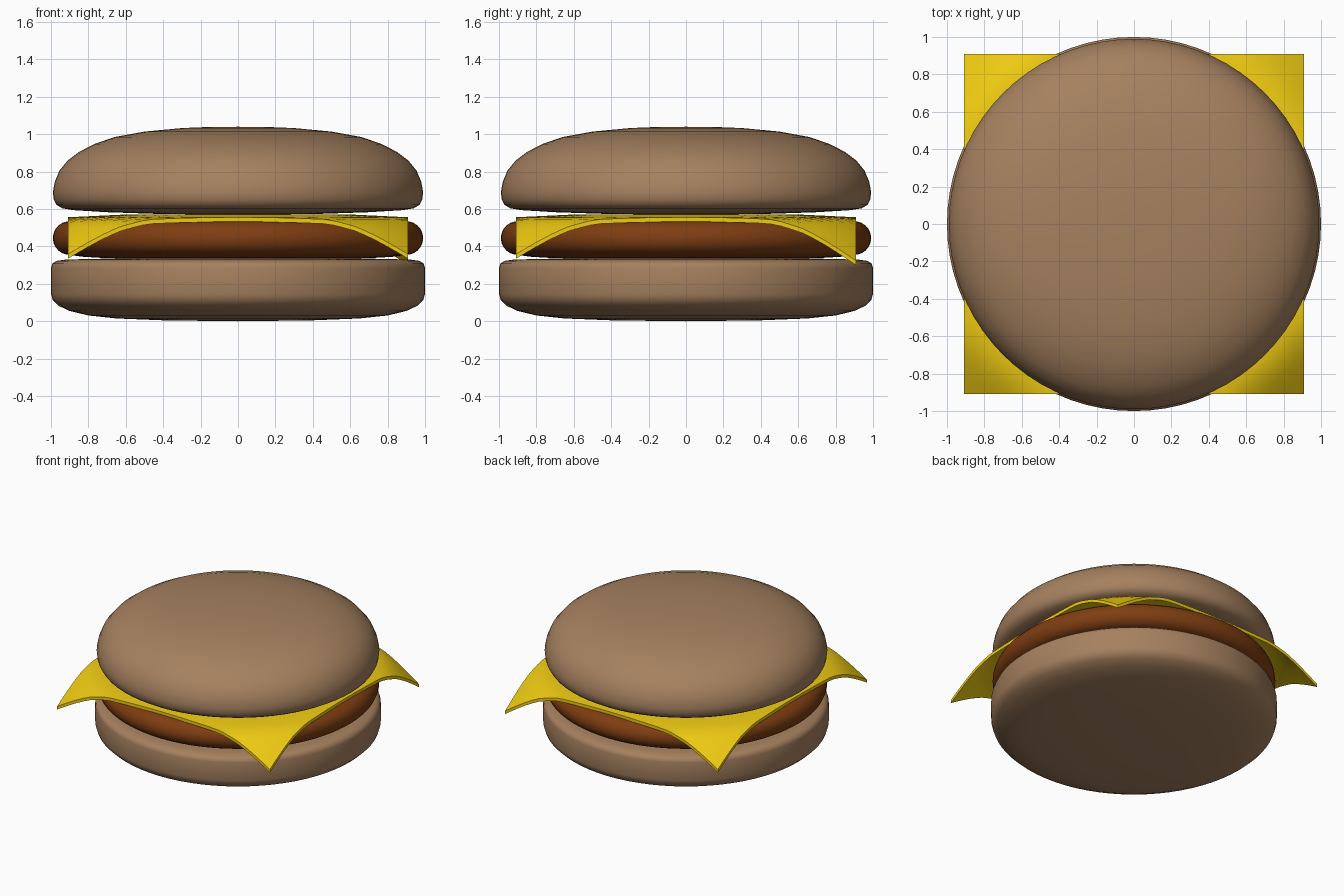
import bpy, bmesh, math

if "Cube" in bpy.data.objects:
    bpy.data.objects.remove(bpy.data.objects["Cube"])


def material(name, rgb):
    m = bpy.data.materials.new(name)
    m.diffuse_color = (*rgb, 1)
    m.use_nodes = True
    m.node_tree.nodes["Principled BSDF"].inputs["Base Color"].default_value = m.diffuse_color
    return m


def finish(bm, name, mat, angle):
    bmesh.ops.recalc_face_normals(bm, faces=bm.faces[:])
    me = bpy.data.meshes.new(name)
    bm.to_mesh(me)
    bm.free()
    ob = bpy.data.objects.new(name, me)
    bpy.context.collection.objects.link(ob)
    me.materials.append(mat)
    bpy.ops.object.select_all(action='DESELECT')
    ob.select_set(True)
    bpy.context.view_layer.objects.active = ob
    bpy.ops.object.shade_smooth_by_angle(angle=math.radians(angle))
    return ob


def lathe(name, profile, mat, steps=72):
    bm = bmesh.new()
    vs = [bm.verts.new((r, 0, z)) for r, z in profile]
    edges = [bm.edges.new(p) for p in zip(vs, vs[1:])]
    bmesh.ops.spin(bm, geom=vs + edges, cent=(0, 0, 0), axis=(0, 0, 1),
                   angle=math.tau, steps=steps, use_duplicate=False)
    bmesh.ops.remove_doubles(bm, verts=bm.verts[:], dist=0.0005)
    return finish(bm, name, mat, 60)


bread = material("bread", (0.38, 0.22, 0.115))
meat = material("meat", (0.21, 0.048, 0.006))
yellow = material("cheese", (0.87, 0.6, 0.006))

# Bottom bun: rounded underneath, tight edge on top
lathe("bottom_bun", [(0, 0), (0.4, 0.005), (0.65, 0.015), (0.8, 0.031),
                     (0.9, 0.055), (0.96, 0.083), (0.99, 0.112), (1, 0.145),
                     (1, 0.285), (0.993, 0.308), (0.97, 0.323), (0.92, 0.33),
                     (0.7, 0.335), (0, 0.338)], bread)

# Patty: flat disc with a half-round rim
rim = [(0.9 + 0.09 * math.cos(a), 0.445 + 0.09 * math.sin(a))
       for a in [math.radians(-80 + 16 * i) for i in range(11)]]
lathe("patty", [(0, 0.335), (0.7, 0.337), (0.83, 0.345)] + rim
      + [(0.8, 0.539), (0.6, 0.544), (0, 0.546)], meat)

# Top bun: domed, almost flat underneath
lathe("top_bun", [(0, 0.57), (0.4, 0.573), (0.7, 0.583), (0.88, 0.594),
                  (0.94, 0.604), (0.97, 0.622), (0.985, 0.65), (0.99, 0.69),
                  (0.98, 0.745), (0.955, 0.805), (0.91, 0.86), (0.85, 0.905),
                  (0.77, 0.947), (0.66, 0.985), (0.5, 1.014), (0.3, 1.033),
                  (0.15, 1.039), (0, 1.04)], bread)

# Cheese: square slice, drooping with distance from the middle
droop = [(0, 0.549), (0.6, 0.547), (0.91, 0.532), (1.03, 0.52),
         (1.11, 0.48), (1.18, 0.425), (1.3, 0.323)]


def cheese_z(x, y):
    r = math.hypot(x, y)
    for (r0, z0), (r1, z1) in zip(droop, droop[1:]):
        if r <= r1:
            z = z0 + (z1 - z0) * (r - r0) / (r1 - r0)
            break
    # the back right corner hangs a little lower
    if x > 0 and y > 0:
        z -= 0.035 * max(0, (r - 1.0) / 0.287)
    return z


bm = bmesh.new()
bmesh.ops.create_grid(bm, x_segments=32, y_segments=32, size=0.91)
for v in bm.verts:
    v.co.z = cheese_z(v.co.x, v.co.y)
# slice thickness, extruded straight up
ext = bmesh.ops.extrude_face_region(bm, geom=bm.faces[:], use_keep_orig=True)
for v in ext["geom"]:
    if isinstance(v, bmesh.types.BMVert):
        v.co.z += 0.024
finish(bm, "cheese_slice", yellow, 40)
